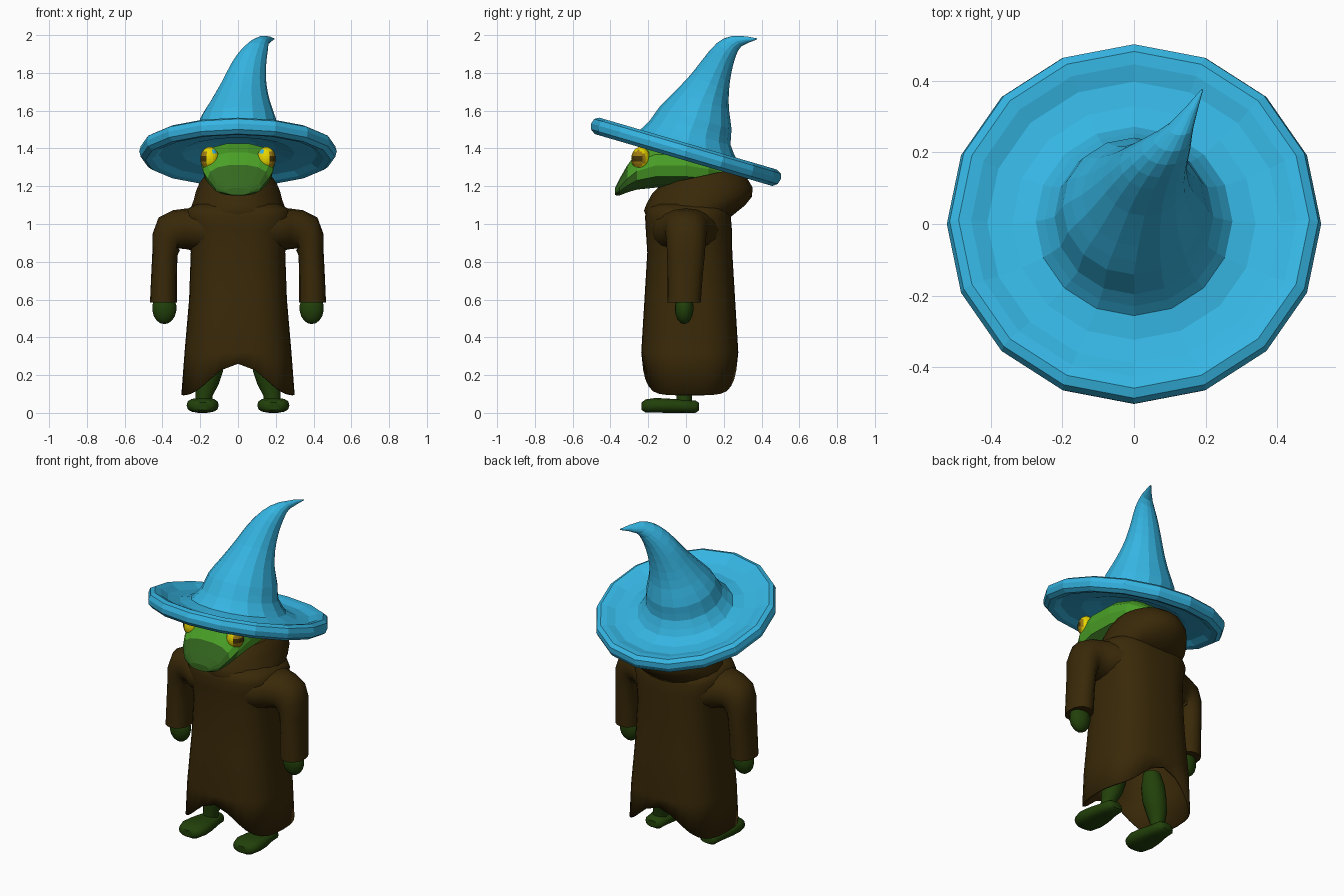
import bpy, bmesh, math
from math import radians, sin, cos, pi
from mathutils import Vector, Euler

cube = bpy.data.objects.get("Cube")
if cube:
    bpy.data.objects.remove(cube, do_unlink=True)


def material(name, r, g, b):
    m = bpy.data.materials.new(name)
    m.use_nodes = True
    m.diffuse_color = (r, g, b, 1)
    bsdf = m.node_tree.nodes["Principled BSDF"]
    bsdf.inputs["Base Color"].default_value = (r, g, b, 1)
    bsdf.inputs["Roughness"].default_value = 0.8
    return m


BLUE = material("hat_blue", 0.036, 0.46, 0.76)
BROWN = material("robe_brown", 0.041, 0.022, 0.0025)
DARK_GREEN = material("limb_green", 0.016, 0.052, 0.003)
GREEN = material("head_green", 0.068, 0.35, 0.02)
JAW_GREEN = material("jaw_green", 0.035, 0.14, 0.014)
YELLOW = material("eye_yellow", 0.85, 0.7, 0.0)
OCHRE = material("iris_ochre", 0.34, 0.2, 0.006)
PUPIL = material("pupil_brown", 0.06, 0.035, 0.002)


def finish(name, bm, mats, smooth):
    bmesh.ops.recalc_face_normals(bm, faces=bm.faces)
    me = bpy.data.meshes.new(name)
    bm.to_mesh(me)
    bm.free()
    ob = bpy.data.objects.new(name, me)
    bpy.context.collection.objects.link(ob)
    for m in mats:
        me.materials.append(m)
    if smooth:
        bpy.ops.object.select_all(action='DESELECT')
        ob.select_set(True)
        bpy.context.view_layer.objects.active = ob
        bpy.ops.object.shade_smooth_by_angle(angle=radians(45))
    return ob


def loft(rings, sides=16, power=1.0, caps=(True, True)):
    """Bridge rings of (x, y, z, radius_a, radius_b, turn_x, turn_y)."""
    bm = bmesh.new()
    loops = []
    for x, y, z, a, b, *turn in rings:
        tx, ty = (list(turn) + [0, 0])[:2]
        rot = Euler((radians(tx), radians(ty), 0))
        loop = []
        for i in range(sides):
            c, s = cos(2 * pi * i / sides), sin(2 * pi * i / sides)
            p = Vector((a * math.copysign(abs(c) ** power, c),
                        b * math.copysign(abs(s) ** power, s), 0))
            p.rotate(rot)
            loop.append(bm.verts.new(p + Vector((x, y, z))))
        loops.append(loop)
    for lo, hi in zip(loops, loops[1:]):
        for i in range(sides):
            j = (i + 1) % sides
            bm.faces.new((lo[i], lo[j], hi[j], hi[i]))
    if caps[0]:
        bm.faces.new(loops[0])
    if caps[1]:
        bm.faces.new(loops[-1])
    return bm, loops


def densify(rings):
    """Add a smooth in-between ring in every gap."""
    out = [rings[0]]
    for i in range(1, len(rings)):
        before, after = rings[max(i - 2, 0)], rings[min(i + 1, len(rings) - 1)]
        out.append(tuple((9 * (p + q) - o - r) / 16 for o, p, q, r in
                         zip(before, rings[i - 1], rings[i], after)))
        out.append(rings[i])
    return out


def mirrored(rings, side):
    return [(side * r[0],) + tuple(r[1:6]) + ((side * r[6],) if len(r) > 6 else ())
            for r in rings]


# Hat: underside, rolled rim and brim in the tilted plane, then the bent cone
TILT = -16.3
brim = [(0.1, 0.035), (0.2, 0.02), (0.3, -0.012), (0.42, -0.02),
        (0.455, -0.042), (0.49, -0.048), (0.515, -0.03), (0.523, 0.0),
        (0.515, 0.028), (0.49, 0.042), (0.455, 0.034), (0.41, 0.014), (0.34, 0.01)]
hat = [(0, 0.28 * h, 1.385 + 0.96 * h, r, r, TILT) for r, h in brim]
cone = [(0, 0.008, 1.412, 0.275, 0.275, -16.3),
        (0, 0.02, 1.48, 0.222, 0.225, -16),
        (0, 0.05, 1.56, 0.2, 0.2, -17),
        (0.012, 0.082, 1.65, 0.157, 0.153, -18),
        (0.03, 0.125, 1.745, 0.12, 0.111, -23),
        (0.055, 0.168, 1.84, 0.094, 0.083, -30),
        (0.09, 0.213, 1.92, 0.068, 0.062, -39),
        (0.13, 0.27, 1.968, 0.036, 0.036, -52),
        (0.19, 0.375, 1.98, 0.003, 0.003, -80)]
bm, _ = loft(hat + densify(cone))
finish("hat", bm, [BLUE], False)

# Robe body with a hem arched at front and back
body = [(0, 0.02, 0.1, 0.3, 0.25), (0, 0.02, 0.32, 0.283, 0.257),
        (0, 0.02, 0.6, 0.259, 0.24), (0, 0.02, 0.85, 0.25, 0.225),
        (0, 0.015, 0.97, 0.265, 0.228), (0, 0.01, 1.04, 0.285, 0.227),
        (0, 0.01, 1.08, 0.27, 0.215), (0, 0.01, 1.105, 0.22, 0.18)]
bm, loops = loft(body, 32, 0.74, (False, True))
for v in loops[0]:
    v.co.z = 0.177 + 0.083 * cos(pi * min(abs(v.co.x) / 0.3, 1))
robe = finish("robe_body", bm, [BROWN], True)
shell = robe.modifiers.new("cloth_thickness", 'SOLIDIFY')
shell.thickness = 0.012

# Lowered hood bunched around the neck
hood = [(0, 0.015, 1.04, 0.25, 0.225), (0, 0.045, 1.085, 0.25, 0.268, 3),
        (0, 0.07, 1.125, 0.235, 0.28, 4), (0, 0.085, 1.175, 0.222, 0.268, 4),
        (0, 0.08, 1.215, 0.205, 0.242, 8), (0, 0.065, 1.25, 0.18, 0.2, 12),
        (0, 0.06, 1.22, 0.155, 0.165, 12)]
bm, _ = loft(hood, 20)
finish("hood_collar", bm, [BROWN], True)

# Head: lofted along y, with a darker jaw and beak tip
head = [(0, -0.375, 1.172, 0.065, 0.02, 90), (0, -0.352, 1.195, 0.125, 0.045, 90),
        (0, -0.31, 1.24, 0.162, 0.074, 90), (0, -0.26, 1.28, 0.185, 0.1, 90),
        (0, -0.16, 1.31, 0.194, 0.12, 90), (0, 0.0, 1.31, 0.188, 0.12, 90),
        (0, 0.12, 1.29, 0.165, 0.1, 90), (0, 0.2, 1.27, 0.1, 0.05, 90)]
bm, _ = loft(head, 14, 0.85)
for f in bm.faces:
    c = f.calc_center_median()
    f.material_index = int(c.z < 1.24 or c.y < -0.325)
finish("head", bm, [GREEN, JAW_GREEN], False)

sleeve = [(0.1, 0.005, 0.96, 0.125, 0.2, 0, 90), (0.22, 0, 0.97, 0.115, 0.175, 0, 90),
          (0.28, 0, 0.974, 0.107, 0.135, 0, 92),
          (0.33, 0, 0.972, 0.102, 0.114, 0, 98), (0.365, 0, 0.945, 0.105, 0.108, 0, 122),
          (0.38, 0, 0.905, 0.084, 0.104, 0, 150), (0.387, 0, 0.84, 0.067, 0.1, 0, 175),
          (0.392, -0.005, 0.72, 0.068, 0.093, 0, 180),
          (0.395, -0.01, 0.585, 0.071, 0.088, 0, 180)]
leg = [(0.185, -0.01, 0.03, 0.045, 0.042), (0.18, -0.01, 0.09, 0.045, 0.042),
       (0.165, 0, 0.15, 0.062, 0.06), (0.15, 0, 0.22, 0.07, 0.07),
       (0.14, 0, 0.3, 0.068, 0.068), (0.13, 0, 0.38, 0.05, 0.05)]
foot = [(0.187, -0.235, 0.035, 0.04, 0.02, 90), (0.187, -0.215, 0.037, 0.07, 0.035, 90),
        (0.187, -0.16, 0.04, 0.085, 0.04, 90), (0.187, -0.09, 0.038, 0.08, 0.038, 90),
        (0.187, -0.01, 0.035, 0.062, 0.035, 90), (0.187, 0.05, 0.033, 0.057, 0.033, 90),
        (0.187, 0.07, 0.033, 0.035, 0.02, 90)]


def ellipsoid(center, radii, u=14, v=9):
    bm = bmesh.new()
    bmesh.ops.create_uvsphere(bm, u_segments=u, v_segments=v, radius=1)
    for vert in bm.verts:
        vert.co = Vector(center) + Vector(p * r for p, r in zip(vert.co, radii))
    return bm


# Paired parts
for side, label in ((1, "left"), (-1, "right")):
    bm, _ = loft(mirrored(sleeve, side), 16, 0.9)
    finish(label + "_sleeve", bm, [BROWN], True)
    bm = ellipsoid((side * 0.39, -0.01, 0.555), (0.066, 0.05, 0.085))
    finish(label + "_hand", bm, [DARK_GREEN], True)
    bm, _ = loft(mirrored(leg, side), 14)
    finish(label + "_leg", bm, [DARK_GREEN], True)
    bm, _ = loft(mirrored(foot, side), 14, 0.75)
    finish(label + "_foot", bm, [DARK_GREEN], True)

    # Eye: iris on the outward side, a level slit pupil and a blue glint
    center = Vector((side * 0.15, -0.24, 1.346))
    bm = ellipsoid(center, (0.05, 0.05, 0.062), 18, 14)
    gaze = Vector((side * 0.93, -0.37, 0)).normalized()
    glint = Vector((side * -0.4, -0.6, 0.69)).normalized()
    for f in bm.faces:
        d = (f.calc_center_median() - center).normalized()
        look = d.dot(gaze)
        if look > 0.75 and abs(d.z) < 0.3:
            f.material_index = 2
        elif look > 0.6:
            f.material_index = 1
        elif d.dot(glint) > 0.96:
            f.material_index = 3
    finish(label + "_eye", bm, [YELLOW, OCHRE, PUPIL, BLUE], False)
